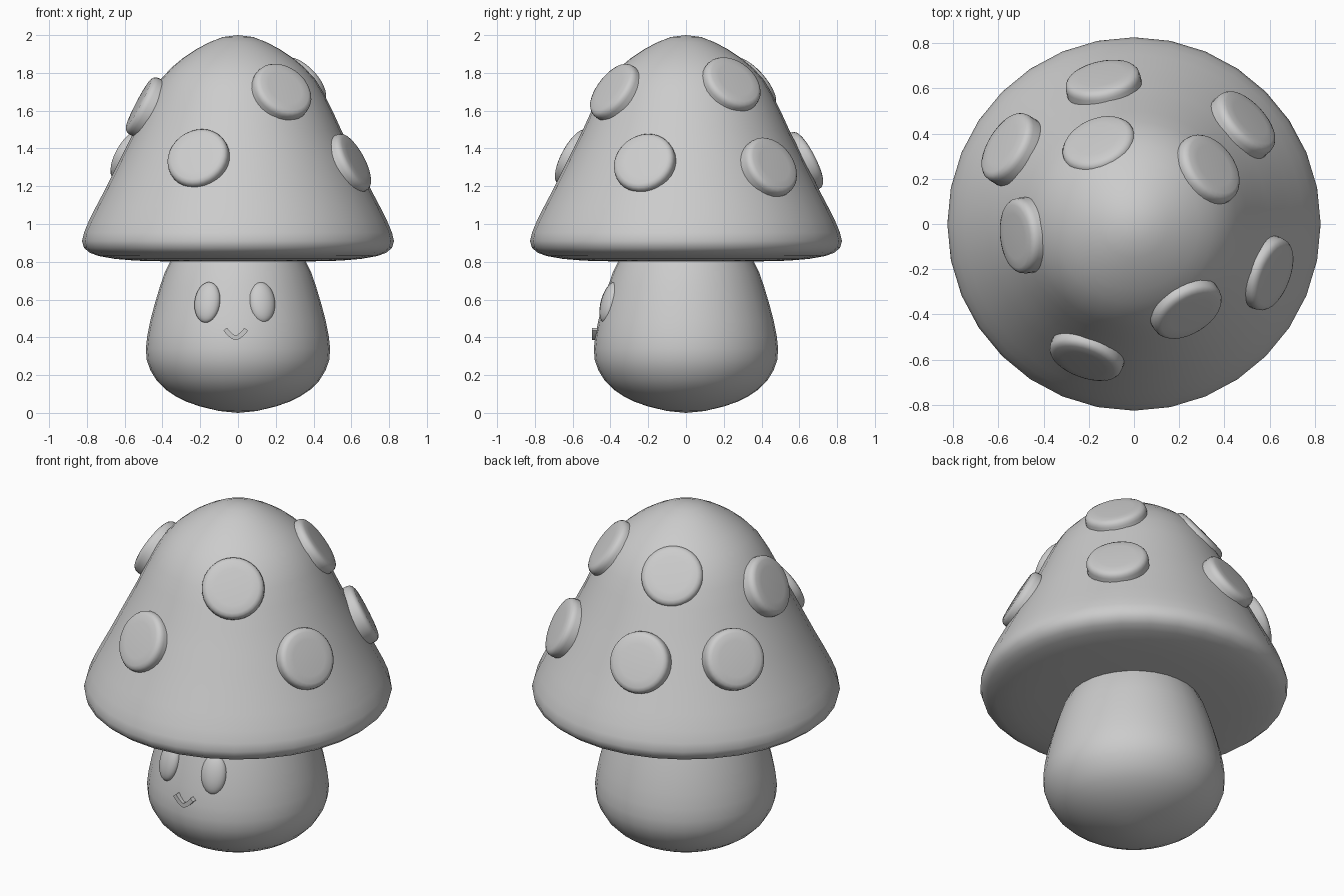
import bpy, bmesh, math
from mathutils import Vector, Matrix

if "Cube" in bpy.data.objects:
    bpy.data.objects.remove(bpy.data.objects["Cube"])

grey = bpy.data.materials.new("soft grey")
grey.diffuse_color = (0.6, 0.6, 0.6, 1)
grey.use_nodes = True
grey.node_tree.nodes["Principled BSDF"].inputs["Base Color"].default_value = grey.diffuse_color


def finish(bm, name, angle=40):
    """Turn a bmesh into a smooth-shaded object."""
    bmesh.ops.remove_doubles(bm, verts=bm.verts, dist=1e-4)
    bmesh.ops.recalc_face_normals(bm, faces=bm.faces)
    me = bpy.data.meshes.new(name)
    bm.to_mesh(me)
    bm.free()
    me.materials.append(grey)
    ob = bpy.data.objects.new(name, me)
    bpy.context.collection.objects.link(ob)
    bpy.context.view_layer.objects.active = ob
    for o in bpy.context.selected_objects:
        o.select_set(False)
    ob.select_set(True)
    bpy.ops.object.shade_smooth_by_angle(angle=math.radians(angle))
    return ob


def lathe(name, profile, segs=32, angle=40):
    """Revolve an (r, z) profile about the z axis."""
    bm = bmesh.new()
    vs = [bm.verts.new((r, 0, z)) for r, z in profile]
    es = [bm.edges.new(p) for p in zip(vs, vs[1:])]
    bmesh.ops.spin(bm, geom=vs + es, cent=(0, 0, 0), axis=(0, 0, 1),
                   angle=2 * math.pi, steps=segs, use_merge=True)
    return finish(bm, name, angle)


# Cap: bell with rounded rim and nearly flat underside
lathe("cap", [(0, 2), (0.08, 1.99), (0.15, 1.963), (0.22, 1.926), (0.29, 1.88),
              (0.35, 1.83), (0.41, 1.765), (0.455, 1.69), (0.50, 1.60),
              (0.55, 1.49), (0.60, 1.39), (0.65, 1.29), (0.70, 1.19),
              (0.75, 1.095), (0.79, 1.015), (0.815, 0.955), (0.826, 0.91),
              (0.815, 0.873), (0.785, 0.848), (0.74, 0.831), (0.65, 0.815),
              (0.54, 0.806), (0.30, 0.80), (0, 0.80)])

# Stem: bulbous, rounded at the bottom
lathe("stem", [(0, 0), (0.10, 0.01), (0.20, 0.034), (0.27, 0.058), (0.33, 0.088),
               (0.385, 0.125), (0.43, 0.17), (0.465, 0.228), (0.483, 0.28),
               (0.488, 0.34), (0.48, 0.41), (0.464, 0.49), (0.44, 0.58),
               (0.413, 0.67), (0.385, 0.75), (0.35, 0.82), (0, 0.82)])

# Spots: rounded discs on the cap (x, y, z, upward part of the normal)
spots = [(-0.14, 0.64, 1.34, 0.45), (-0.16, 0.36, 1.75, 0.62),
         (-0.565, 0.345, 1.36, 0.45), (-0.51, -0.053, 1.63, 0.46),
         (0.34, 0.25, 1.75, 0.60), (0.50, 0.455, 1.31, 0.45),
         (0.61, -0.225, 1.33, 0.45), (0.24, -0.39, 1.71, 0.55),
         (-0.216, -0.60, 1.355, 0.45)]
disc = [(0, 0.024), (0.10, 0.022), (0.14, 0.019), (0.156, 0.012), (0.165, 0),
        (0.168, -0.015), (0.168, -0.06), (0, -0.06)]
for i, (x, y, z, up) in enumerate(spots):
    out = Vector((x, y, 0)).normalized() * math.sqrt(1 - up * up)
    ob = lathe(f"spot_{i + 1}", disc)
    ob.rotation_euler = Vector((out.x, out.y, up)).to_track_quat('Z', 'Y').to_euler()
    ob.location = (x, y, z)

# Eyes: ellipsoids leaning with the stem
for side, x in (("left", -0.162), ("right", 0.127)):
    bm = bmesh.new()
    bmesh.ops.create_uvsphere(bm, u_segments=24, v_segments=16, radius=1)
    turn = Matrix.Rotation(x * 2.2, 4, 'Z') @ Matrix.Rotation(math.radians(-16), 4, 'X')
    bm.transform(Matrix.Translation((x, -0.405, 0.585)) @ turn
                 @ Matrix.Diagonal((0.071, 0.042, 0.111, 1)))
    finish(bm, side + "_eye", 60)

# Mouth: thin curved bar forming a smile
bm = bmesh.new()
rings = []
for i in range(13):
    t = i / 6 - 1
    mid = Vector((-0.012 + 0.056 * t, 0, 0.397 + 0.046 * abs(t) ** 1.5))
    slope = math.copysign(0.069 * abs(t) ** 0.5, t)
    n = Vector((-slope, 0, 0.056)).normalized() * 0.012
    rings.append([bm.verts.new(mid + n * s + Vector((0, y, 0)))
                  for s, y in ((-1, -0.497), (1, -0.497), (1, -0.455), (-1, -0.455))])
for a, b in zip(rings, rings[1:]):
    for k in range(4):
        bm.faces.new((a[k], a[(k + 1) % 4], b[(k + 1) % 4], b[k]))
bm.faces.new(rings[0])
bm.faces.new(rings[-1])
finish(bm, "mouth")
